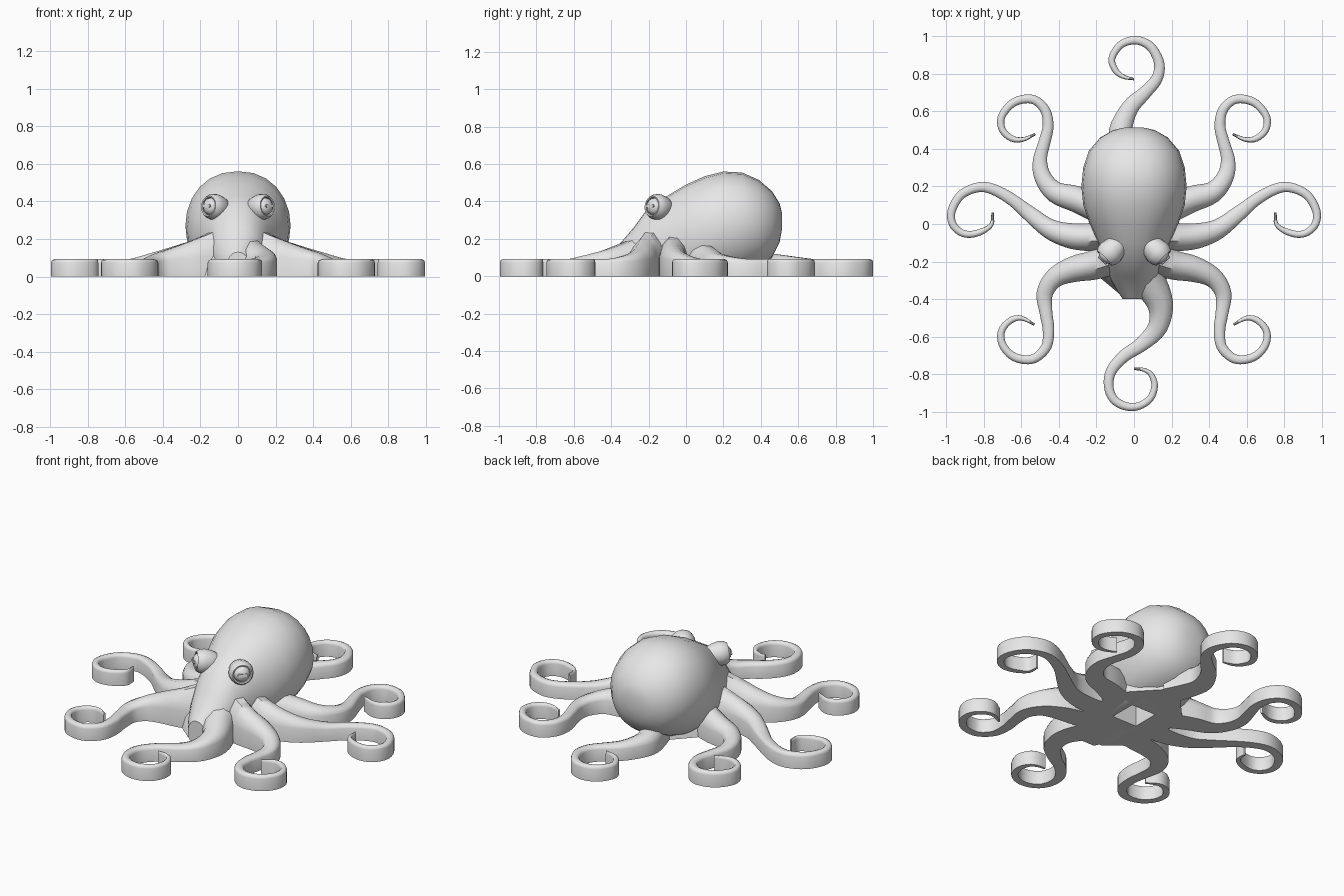
import bpy
import bmesh
from math import cos, sin, pi, radians
from mathutils import Vector

if "Cube" in bpy.data.objects:
    bpy.data.objects.remove(bpy.data.objects["Cube"], do_unlink=True)

grey = bpy.data.materials.new("plain grey")
grey.use_nodes = True
grey.diffuse_color = (0.8, 0.8, 0.8, 1)
grey.node_tree.nodes["Principled BSDF"].inputs["Base Color"].default_value = (0.8, 0.8, 0.8, 1)


def finish(name, bm, angle=40):
    bmesh.ops.recalc_face_normals(bm, faces=bm.faces)
    mesh = bpy.data.meshes.new(name)
    bm.to_mesh(mesh)
    bm.free()
    mesh.materials.append(grey)
    obj = bpy.data.objects.new(name, mesh)
    bpy.context.collection.objects.link(obj)
    bpy.ops.object.select_all(action='DESELECT')
    obj.select_set(True)
    bpy.context.view_layer.objects.active = obj
    bpy.ops.object.shade_smooth_by_angle(angle=radians(angle))
    return obj


def loft(name, rings, angle=40):
    """Skin a list of equal-length closed rings and cap both ends."""
    bm = bmesh.new()
    loops = [[bm.verts.new(p) for p in ring] for ring in rings]
    n = len(loops[0])
    for a, b in zip(loops, loops[1:]):
        for i in range(n):
            j = (i + 1) % n
            bm.faces.new((a[i], a[j], b[j], b[i]))
    bm.faces.new(loops[0])
    bm.faces.new(loops[-1])
    return finish(name, bm, angle)


def lerp_table(table, t):
    for (t0, v0), (t1, v1) in zip(table, table[1:]):
        if t <= t1:
            return v0 + (v1 - v0) * (t - t0) / (t1 - t0)
    return table[-1][1]


def spline(points, steps=4):
    """Catmull-Rom path through 2D points."""
    p = [Vector(q) for q in points]
    p = [2 * p[0] - p[1]] + p + [2 * p[-1] - p[-2]]
    path = []
    for a, b, c, d in zip(p, p[1:], p[2:], p[3:]):
        for k in range(steps):
            t = k / steps
            path.append(0.5 * (2 * b + (c - a) * t + (2 * a - 5 * b + 4 * c - d) * t * t
                               + (3 * b - a - 3 * c + d) * t ** 3))
    return path + [p[-2]]


# Head and mantle: cross-sections along y (y, half width, top, bottom)
sections = [(-0.40, 0.06, 0.13, -0.03), (-0.34, 0.10, 0.19, -0.04), (-0.28, 0.13, 0.26, -0.05),
            (-0.2, 0.155, 0.37, -0.05), (-0.1, 0.19, 0.43, -0.05), (0, 0.235, 0.49, -0.05),
            (0.1, 0.27, 0.535, -0.04), (0.2, 0.28, 0.56, -0.02), (0.3, 0.27, 0.555, 0.01),
            (0.39, 0.24, 0.515, 0.05), (0.46, 0.18, 0.455, 0.1), (0.5, 0.11, 0.39, 0.18),
            (0.513, 0.05, 0.34, 0.25)]
rings = []
for y, w, top, bottom in sections:
    ring = []
    for i in range(24):
        a = 2 * pi * i / 24
        c, s = cos(a), sin(a)
        x = w * abs(c) ** 0.9 * (1 if c > 0 else -1)
        z = (top + bottom) / 2 + (top - bottom) / 2 * s
        ring.append((x, y, max(z, 0)))
    rings.append(ring)
head = loft("head", rings)

# Web joining the arm roots
half = [(0.0, 0.39), (0.15, 0.23), (0.27, 0.10), (0.22, -0.05), (0.2, -0.15), (0.2, -0.27), (0.08, -0.37)]
outline = half + [(-x, y) for x, y in reversed(half[1:])]
web = loft("web", [[(x * k, y * k, z) for x, y in outline]
                   for k, z in ((1, 0), (0.95, 0.07), (0.82, 0.15), (0.65, 0.21))])

# Square mouth recess in the underside
bpy.ops.mesh.primitive_cube_add(size=1, location=(0, 0, 0))
cutter = bpy.context.object
cutter.name = "mouth_cutter"
cutter.scale = (0.166, 0.166, 0.6)
cutter.hide_render = True
for part in (head, web):
    mod = part.modifiers.new("mouth", 'BOOLEAN')
    mod.operation = 'DIFFERENCE'
    mod.solver = 'EXACT'
    mod.object = cutter
    part.select_set(True)
    bpy.context.view_layer.objects.active = part
    bpy.ops.object.modifier_move_to_index(modifier="mouth", index=0)
    bpy.ops.object.modifier_apply(modifier="mouth")
bpy.data.objects.remove(cutter, do_unlink=True)

# Arms: flat-bottomed ribbons that taper into curls
WIDTHS = [(0, 0.085), (0.15, 0.07), (0.25, 0.052), (0.4, 0.034), (0.6, 0.025), (0.9, 0.017), (1, 0.006)]


def arm(name, points, root_height, fat=1.0, side=1):
    path = spline([(x * side, y) for x, y in points])
    lengths = [0]
    for a, b in zip(path, path[1:]):
        lengths.append(lengths[-1] + (b - a).length)
    rings = []
    for i, p in enumerate(path):
        t = lengths[i] / lengths[-1]
        d = (path[min(i + 1, len(path) - 1)] - path[max(i - 1, 0)]).normalized()
        across = Vector((-d.y, d.x))
        w = lerp_table(WIDTHS, t) * (1 + (fat - 1) * max(0, 1 - t / 0.7))
        h = 0.092 + (root_height - 0.092) * max(0, 1 - t / 0.36) ** 1.3
        shoulder = lerp_table([(0, 0.45), (0.35, 0.78), (1, 0.82)], t)
        upper = (1 + shoulder) / 2 + 0.04
        profile = [(-1, 0), (-1, shoulder), (-0.8, upper), (-0.3, 1),
                   (0.3, 1), (0.8, upper), (1, shoulder), (1, 0)]
        rings.append([(*(p + across * u * w), v * h) for u, v in profile])
    loft(name, rings, 45)


arm("front_arm", [(0.03, -0.18), (0.08, -0.3), (0.14, -0.43), (0.125, -0.55), (0.04, -0.64),
                  (-0.05, -0.70), (-0.12, -0.78), (-0.135, -0.86), (-0.11, -0.93), (-0.05, -0.968),
                  (0.02, -0.97), (0.085, -0.93), (0.11, -0.86), (0.09, -0.80), (0.05, -0.775),
                  (0.0, -0.77)], 0.24, 1.2)
arm("back_arm", [(-0.01, 0.3), (-0.05, 0.4), (-0.07, 0.5), (-0.02, 0.62), (0.06, 0.70),
                 (0.12, 0.77), (0.135, 0.85), (0.10, 0.93), (0.05, 0.968), (-0.01, 0.977),
                 (-0.075, 0.95), (-0.118, 0.88), (-0.10, 0.82), (-0.06, 0.785), (0.0, 0.77)], 0.15, 0.95)
for label, side in (("left", 1), ("right", -1)):
    arm(label + "_rear_arm", [(0.16, 0.07), (0.3, 0.13), (0.42, 0.17), (0.485, 0.25), (0.5, 0.34),
                              (0.475, 0.44), (0.457, 0.52), (0.47, 0.6), (0.52, 0.655), (0.58, 0.665),
                              (0.65, 0.64), (0.705, 0.57), (0.7, 0.5), (0.65, 0.455), (0.59, 0.45),
                              (0.525, 0.478)], 0.19, 0.95, side)
    arm(label + "_middle_arm", [(0.14, -0.06), (0.25, -0.07), (0.35, -0.06), (0.45, -0.025),
                                (0.55, 0.05), (0.65, 0.13), (0.75, 0.185), (0.83, 0.195),
                                (0.92, 0.155), (0.97, 0.07), (0.965, 0.0), (0.92, -0.045),
                                (0.865, -0.055), (0.80, -0.035), (0.757, 0.0), (0.752, 0.06)],
        0.23, 0.95, side)
    arm(label + "_fore_arm", [(0.13, -0.19), (0.22, -0.22), (0.32, -0.24), (0.42, -0.285),
                              (0.475, -0.37), (0.467, -0.48), (0.455, -0.56), (0.465, -0.65),
                              (0.52, -0.71), (0.58, -0.722), (0.65, -0.7), (0.7, -0.64),
                              (0.705, -0.57), (0.66, -0.515), (0.6, -0.5), (0.53, -0.535)],
        0.24, 1.0, side)

    # Eye: turned lid and ball, with a raised slit pupil
    axis = Vector((0.7 * side, -0.7, 0.1)).normalized()
    across = axis.cross(Vector((0, 0, 1))).normalized()
    up = across.cross(axis)
    centre = Vector((0.125 * side, -0.15, 0.37))
    turning = [(0.004, -0.12), (0.04, -0.09), (0.062, -0.04), (0.07, 0), (0.066, 0.028), (0.055, 0.046),
               (0.048, 0.044), (0.046, 0.03), (0.042, 0.044), (0.028, 0.057), (0.004, 0.063)]
    circle = [2 * pi * k / 20 for k in range(20)]
    loft(label + "_eye", [[centre + axis * d + (across * cos(a) + up * sin(a)) * r for a in circle]
                          for r, d in turning])
    loft(label + "_pupil", [[centre + axis * d + across * u * 0.03 + up * v * 0.009
                             for u, v in ((-1, 0), (-0.8, 1), (0.8, 1), (1, 0), (0.8, -1), (-0.8, -1))]
                            for d in (0.045, 0.065)])
